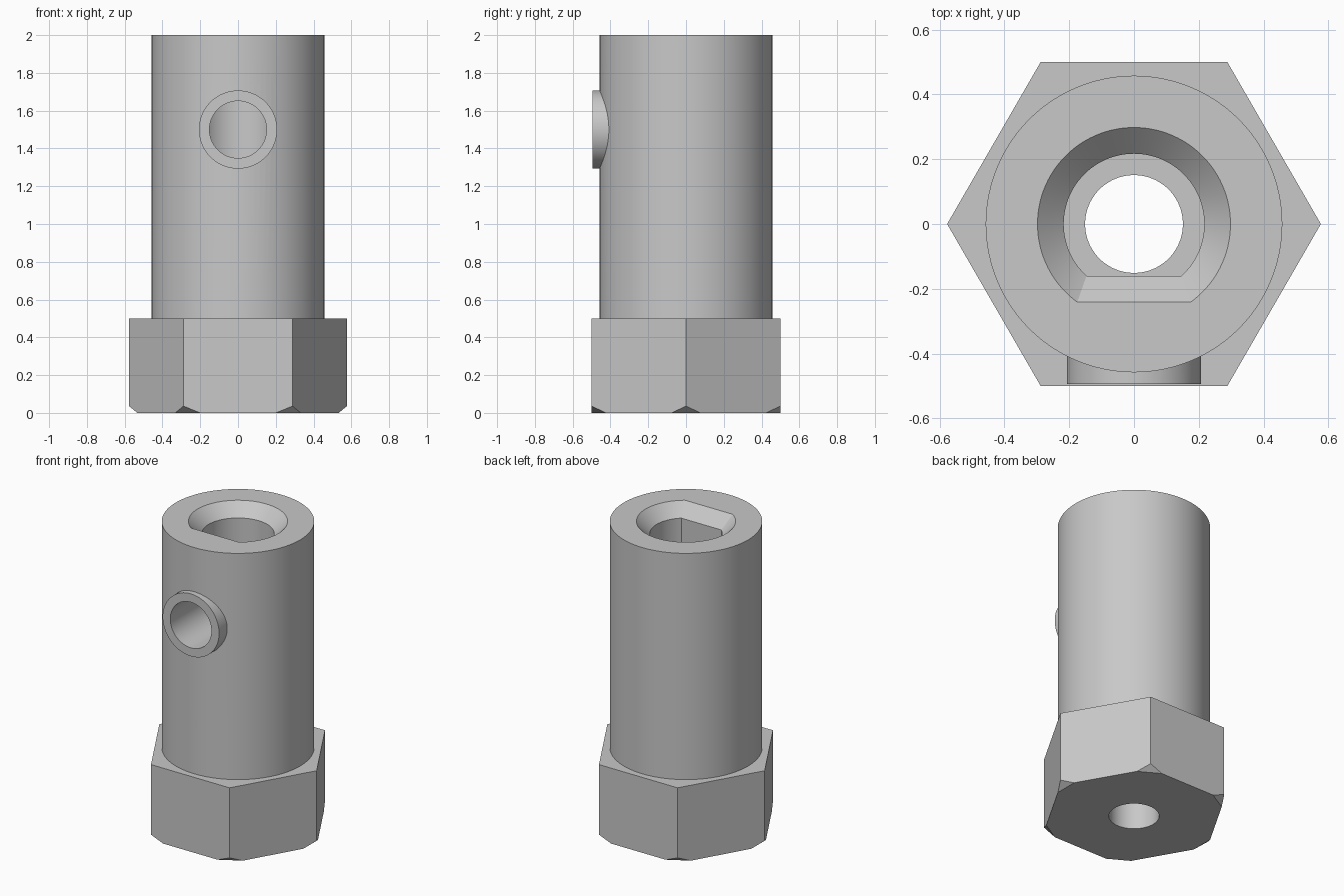
import bpy
import bmesh
from math import pi, sin, cos, asin, radians
from mathutils import Matrix, Vector

old = bpy.data.objects.get("Cube")
if old:
    bpy.data.objects.remove(old, do_unlink=True)

SEGMENTS = 96

steel = bpy.data.materials.new("grey steel")
steel.use_nodes = True
GREY = (0.58, 0.58, 0.58, 1)
steel.diffuse_color = GREY
steel.node_tree.nodes["Principled BSDF"].inputs["Base Color"].default_value = GREY


def add_object(name, bm):
    bmesh.ops.recalc_face_normals(bm, faces=bm.faces)
    mesh = bpy.data.meshes.new(name)
    bm.to_mesh(mesh)
    bm.free()
    mesh.materials.append(steel)
    obj = bpy.data.objects.new(name, mesh)
    bpy.context.collection.objects.link(obj)
    return obj


def loft(name, rings):
    """Skin a stack of equal-sized rings and cap both ends."""
    bm = bmesh.new()
    loops = [[bm.verts.new(p) for p in ring] for ring in rings]
    for low, high in zip(loops, loops[1:]):
        for i in range(len(low)):
            j = (i + 1) % len(low)
            bm.faces.new((low[i], low[j], high[j], high[i]))
    bm.faces.new(loops[0])
    bm.faces.new(loops[-1])
    return add_object(name, bm)


def circle(r, z, n=SEGMENTS):
    return [Vector((r * cos(2 * pi * i / n), r * sin(2 * pi * i / n), z)) for i in range(n)]


def d_ring(r, flat, z):
    """Circular arc closed by a flat on the front side."""
    a = asin(-flat / r)
    span = pi + 2 * a
    return [Vector((r * cos(-a + span * i / SEGMENTS), r * sin(-a + span * i / SEGMENTS), z))
            for i in range(SEGMENTS + 1)]


def front_rod(name, r, y0, y1, z):
    """Cylinder lying along y."""
    obj = loft(name, [circle(r, -y1), circle(r, -y0)])
    obj.data.transform(Matrix.Translation((0, 0, z)) @ Matrix.Rotation(radians(90), 4, 'X'))
    return obj


def combine(target, tool, operation):
    mod = target.modifiers.new(operation.title(), 'BOOLEAN')
    mod.operation = operation
    mod.solver = 'EXACT'
    mod.object = tool
    bpy.ops.object.select_all(action='DESELECT')
    target.select_set(True)
    bpy.context.view_layer.objects.active = target
    bpy.ops.object.modifier_apply(modifier=mod.name)
    bpy.data.objects.remove(tool, do_unlink=True)


# Hexagonal foot, with a flat bevel across each bottom corner
HEX_R = 0.577
hub = loft("hex_hub", [circle(HEX_R, 0, 6), circle(HEX_R, 0.5, 6)])
bm = bmesh.new()
bm.from_mesh(hub.data)
for i in range(6):
    out = Vector((cos(i * pi / 3), sin(i * pi / 3), 0))
    normal = out * 0.036 - Vector((0, 0, 0.044))
    cut = bmesh.ops.bisect_plane(bm, geom=bm.verts[:] + bm.edges[:] + bm.faces[:],
                                 plane_co=out * 0.533, plane_no=normal, clear_outer=True)
    rim = [e for e in cut["geom_cut"] if isinstance(e, bmesh.types.BMEdge)]
    bmesh.ops.holes_fill(bm, edges=[e for e in bm.edges if e.is_boundary] or rim, sides=0)
bmesh.ops.recalc_face_normals(bm, faces=bm.faces)
bm.to_mesh(hub.data)
bm.free()

# Round barrel and set screw boss
combine(hub, loft("barrel", [circle(0.458, 0.3), circle(0.458, 2)]), 'UNION')
combine(hub, front_rod("screw_boss", 0.207, -0.494, -0.32, 1.5), 'UNION')

# D-shaped shaft socket with a countersunk mouth
socket = loft("shaft_socket", [d_ring(0.217, -0.16, 0.6), d_ring(0.217, -0.16, 1.92),
                               d_ring(0.298, -0.241, 2), d_ring(0.318, -0.261, 2.02)])
combine(hub, socket, 'DIFFERENCE')

# Bolt hole through the foot and set screw hole through the boss
combine(hub, loft("bolt_hole", [circle(0.151, -0.1), circle(0.151, 0.8)]), 'DIFFERENCE')
combine(hub, front_rod("screw_hole", 0.151, -0.7, -0.05, 1.5), 'DIFFERENCE')

# Smooth round walls, crisp edges
bpy.ops.object.select_all(action='DESELECT')
hub.select_set(True)
bpy.context.view_layer.objects.active = hub
bpy.ops.object.shade_smooth_by_angle(angle=radians(25))
